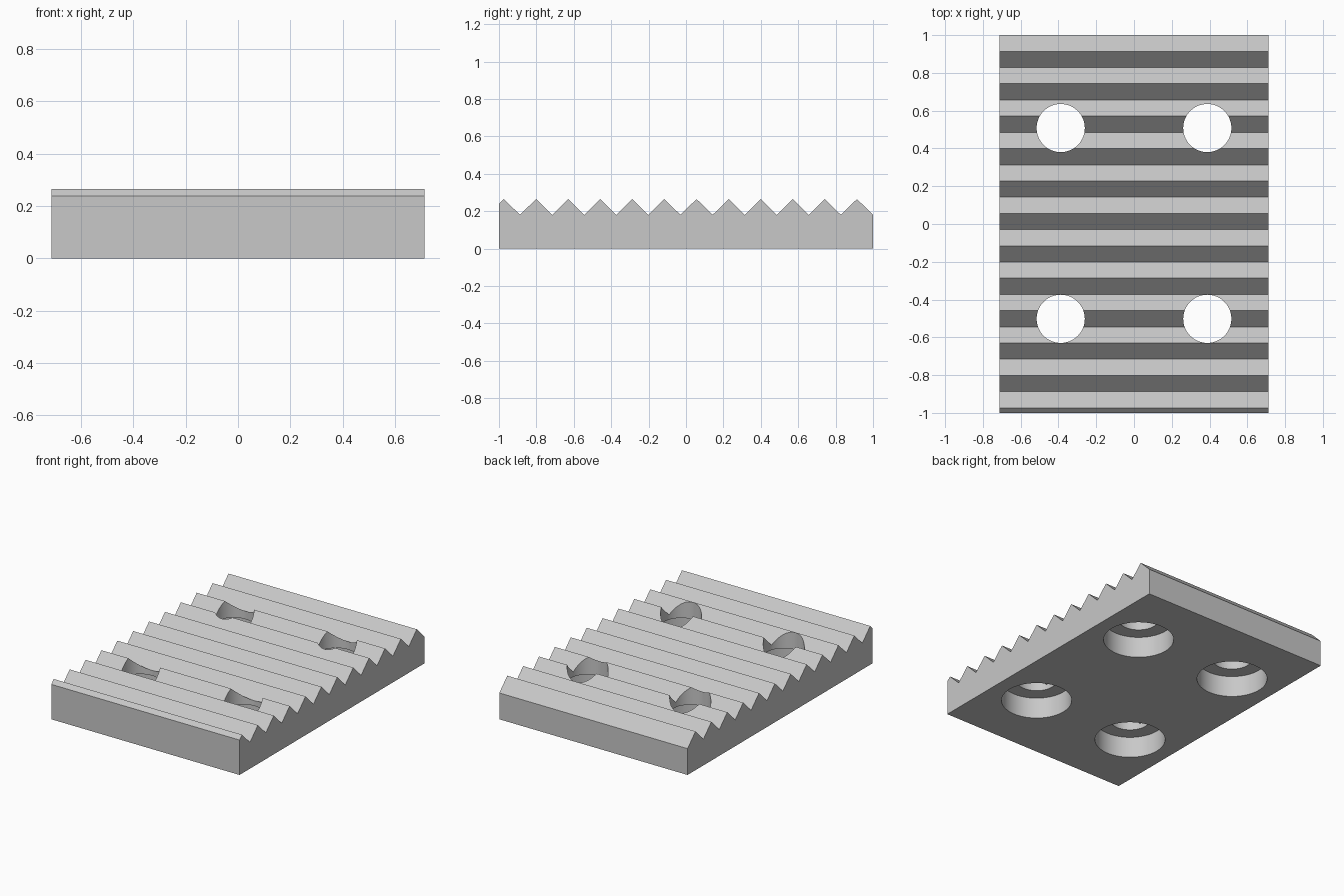
import bpy
import bmesh

HALF_X, HALF_Y = 0.712, 1.0
PEAK, VALLEY, PITCH = 0.265, 0.18, 0.1716
BORE_R, RECESS_R, RECESS_DEPTH = 0.1275, 0.223, 0.146

cube = bpy.data.objects.get("Cube")
if cube:
    bpy.data.objects.remove(cube, do_unlink=True)

grey = bpy.data.materials.new("light_grey")
grey.use_nodes = True
colour = (0.58, 0.58, 0.58, 1)
grey.diffuse_color = colour
grey.node_tree.nodes["Principled BSDF"].inputs["Base Color"].default_value = colour


def make_object(name, bm):
    bmesh.ops.recalc_face_normals(bm, faces=bm.faces)
    mesh = bpy.data.meshes.new(name)
    bm.to_mesh(mesh)
    bm.free()
    mesh.materials.append(grey)
    obj = bpy.data.objects.new(name, mesh)
    bpy.context.collection.objects.link(obj)
    return obj


# Serrated plate: sawtooth profile running from back to front, extruded across
profile = [(-HALF_Y, 0), (HALF_Y, 0), (HALF_Y, VALLEY)]
y, step = HALF_Y, 0
while y - PITCH / 2 > -HALF_Y:
    y -= PITCH / 2
    step += 1
    profile.append((y, PEAK if step % 2 else VALLEY))
remainder = (y + HALF_Y) / (PITCH / 2)
profile.append((-HALF_Y, PEAK - (PEAK - VALLEY) * remainder))

bm = bmesh.new()
face = bm.faces.new([bm.verts.new((-HALF_X, py, pz)) for py, pz in profile])
extruded = bmesh.ops.extrude_face_region(bm, geom=[face])["geom"]
bmesh.ops.translate(bm, vec=(2 * HALF_X, 0, 0),
                    verts=[v for v in extruded if isinstance(v, bmesh.types.BMVert)])
plate = make_object("serrated_plate", bm)


# Stepped cutter: narrow bore above a wide recess on the underside
def cut_hole(x, y):
    bm = bmesh.new()
    outline = [(RECESS_R, -0.1), (RECESS_R, RECESS_DEPTH),
               (BORE_R, RECESS_DEPTH), (BORE_R, 0.4)]
    rings = []
    for radius, z in outline:
        ring = bmesh.ops.create_circle(bm, segments=64, radius=radius)["verts"]
        bmesh.ops.translate(bm, vec=(x, y, z), verts=ring)
        rings.append(ring)
    for low, high in zip(rings, rings[1:]):
        for i in range(len(low)):
            bm.faces.new((low[i - 1], low[i], high[i], high[i - 1]))
    bm.faces.new(rings[0])
    bm.faces.new(rings[-1])
    cutter = make_object("hole_cutter", bm)
    cutter.hide_render = True

    cut = plate.modifiers.new("bolt_hole", "BOOLEAN")
    cut.operation = "DIFFERENCE"
    cut.solver = "EXACT"
    cut.object = cutter
    bpy.ops.object.modifier_apply(modifier=cut.name)
    bpy.data.objects.remove(cutter, do_unlink=True)


bpy.ops.object.select_all(action="DESELECT")
bpy.context.view_layer.objects.active = plate
plate.select_set(True)
for hole_x in (-0.388, 0.388):
    for hole_y in (-0.502, 0.508):
        cut_hole(hole_x, hole_y)

# Round hole walls, crisp teeth
bpy.ops.object.shade_smooth_by_angle(angle=0.5)
